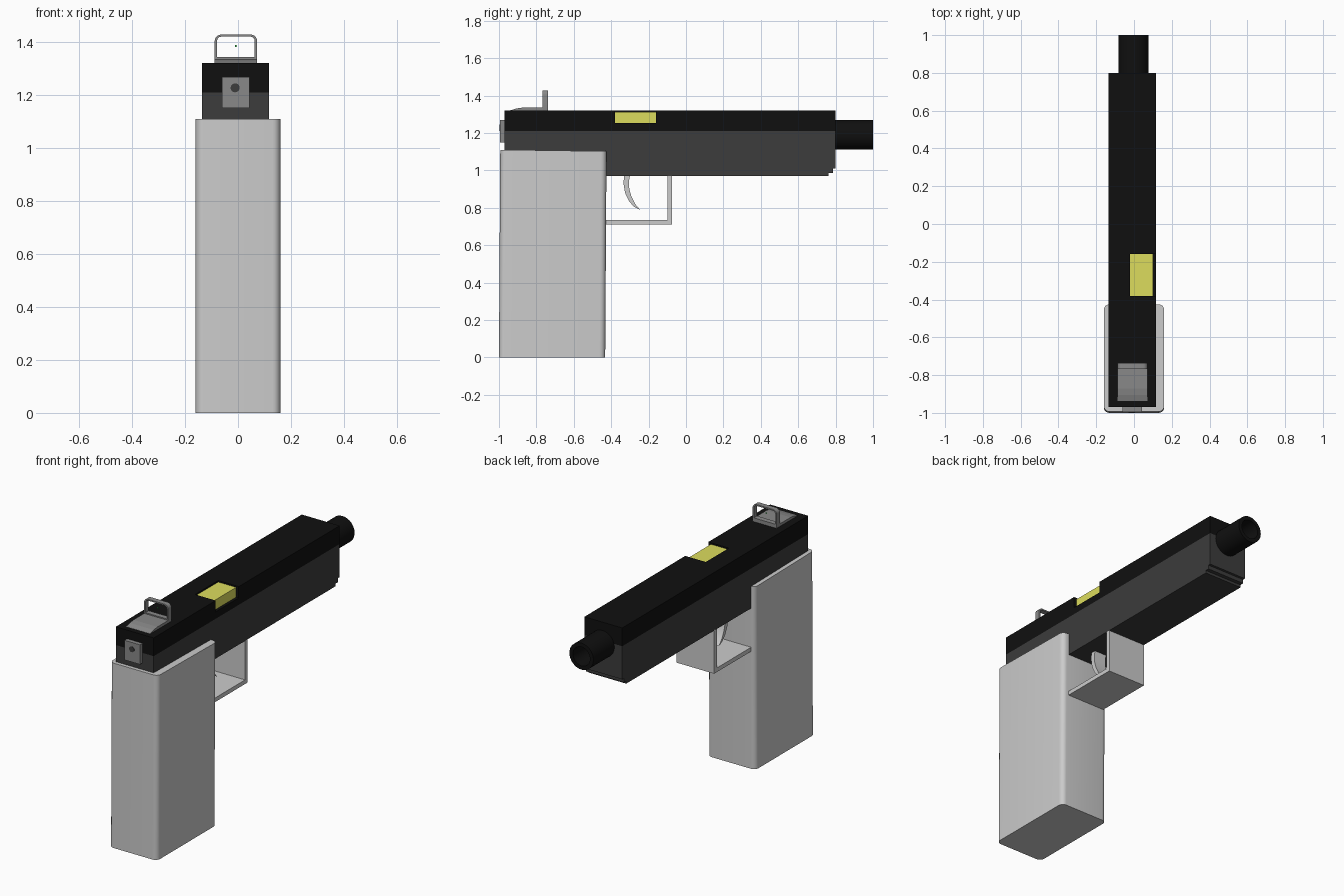
import bpy, bmesh, math

if "Cube" in bpy.data.objects:
    bpy.data.objects.remove(bpy.data.objects["Cube"])

def material(name, r, g, b):
    m = bpy.data.materials.new(name)
    m.diffuse_color = (r, g, b, 1)
    m.use_nodes = True
    m.node_tree.nodes["Principled BSDF"].inputs["Base Color"].default_value = m.diffuse_color
    return m

BLACK = material("black", 0.005, 0.005, 0.005)
DARK = material("dark_grey", 0.045, 0.045, 0.045)
STEEL = material("steel", 0.25, 0.25, 0.25)
YELLOW = material("yellow", 0.72, 0.72, 0.11)
GREEN = material("green", 0.05, 0.6, 0.1)

PLACE = {"x": lambda a, b, d: (d, a, b),
         "y": lambda a, b, d: (a, d, b),
         "z": lambda a, b, d: (a, b, d)}

def prism(name, axis, outline, lo, hi, mat=None, hole=None, smooth=False):
    """Extrude an outline along an axis; a hole outline needs the same point count."""
    bm = bmesh.new()
    def ring(pts, d):
        return [bm.verts.new(PLACE[axis](a, b, d)) for a, b in pts]
    def bridge(r, s):
        for i in range(len(r)):
            j = (i + 1) % len(r)
            bm.faces.new((r[i], r[j], s[j], s[i]))
    bottom, top = ring(outline, lo), ring(outline, hi)
    bridge(bottom, top)
    if hole:
        hole_bottom, hole_top = ring(hole, lo), ring(hole, hi)
        bridge(hole_bottom, hole_top)
        bridge(bottom, hole_bottom)
        bridge(top, hole_top)
    else:
        bm.faces.new(bottom)
        bm.faces.new(top)
    bmesh.ops.recalc_face_normals(bm, faces=bm.faces)
    me = bpy.data.meshes.new(name)
    bm.to_mesh(me)
    bm.free()
    ob = bpy.data.objects.new(name, me)
    bpy.context.collection.objects.link(ob)
    if mat:
        me.materials.append(mat)
    if smooth:
        bpy.ops.object.select_all(action="DESELECT")
        bpy.context.view_layer.objects.active = ob
        ob.select_set(True)
        bpy.ops.object.shade_smooth_by_angle(angle=math.radians(35))
    return ob

def rect(a0, a1, b0, b1):
    return [(a0, b0), (a1, b0), (a1, b1), (a0, b1)]

def circle(ca, cb, r, n=32):
    return [(ca + r * math.cos(2 * math.pi * i / n),
             cb + r * math.sin(2 * math.pi * i / n)) for i in range(n)]

def rounded(a0, a1, b0, b1, r_low, r_high, n=6):
    """Rounded rectangle with separate radii for the low and high corners."""
    pts = []
    for a, b, sa, sb, r, start in ((a1, b1, -1, -1, r_high, 0), (a0, b1, 1, -1, r_high, 90),
                                   (a0, b0, 1, 1, r_low, 180), (a1, b0, -1, 1, r_low, 270)):
        for i in range(n + 1):
            t = math.radians(start + 90 * i / n)
            pts.append((a + sa * r + r * math.cos(t), b + sb * r + r * math.sin(t)))
    return pts

X0, X1 = -0.135, 0.117   # body width
XC = -0.008              # body centre

# Grip, leaning slightly forward with a gently sloping top
grip = prism("grip", "z", rounded(-0.16, 0.16, -1.0, -0.432, 0.03, 0.03), 0, 1.11, smooth=True)
for v in grip.data.vertices:
    if v.co.z > 1:
        v.co.y += 0.007
        v.co.z -= 0.008 * (v.co.y + 1) / 0.57

# Frame with a stepped lower front edge
prism("frame", "x", [(-0.97, 0.97), (0.762, 0.97), (0.762, 0.986), (0.785, 0.986),
                     (0.785, 1.01), (0.80, 1.01), (0.80, 1.21), (-0.97, 1.21)], X0, X1, DARK)

# Slide with a notch cut through its right top edge
slide = prism("slide", "x", rect(-0.97, 0.80, 1.21, 1.32), X0, X1, BLACK)
cutter = prism("notch_cutter", "x", rect(-0.38, -0.16, 1.252, 1.4), -0.02, 0.2, BLACK)
cutter.hide_render = True
mod = slide.modifiers.new("notch", "BOOLEAN")
mod.operation, mod.object, mod.solver = "DIFFERENCE", cutter, "EXACT"
bpy.context.view_layer.objects.active = slide
bpy.ops.object.modifier_apply(modifier=mod.name)
bpy.data.objects.remove(cutter)

# Yellow block in the notch
prism("ejection_port", "x", rect(-0.38, -0.16, 1.252, 1.311), -0.02, 0.10, YELLOW)

# Hollow barrel
prism("barrel", "y", circle(-0.003, 1.19, 0.08), 0.78, 1.0, BLACK,
      hole=circle(-0.003, 1.19, 0.057), smooth=True)

# Trigger guard, as wide as the frame
prism("trigger_guard", "x", [(-0.44, 0.71), (-0.075, 0.71), (-0.075, 0.975), (-0.10, 0.975),
                             (-0.10, 0.735), (-0.44, 0.735)], X0, X1)

# Curved trigger
prism("trigger", "x", [(-0.331, 0.975), (-0.334, 0.93), (-0.326, 0.88), (-0.305, 0.835),
                       (-0.278, 0.805), (-0.245, 0.788), (-0.272, 0.82), (-0.292, 0.86),
                       (-0.303, 0.90), (-0.306, 0.935), (-0.299, 0.975)],
      XC - 0.04, XC + 0.04, smooth=True)

# Rear sight: sloping base, upright window and aiming dot
prism("sight_base", "x", [(-0.938, 1.315), (-0.938, 1.321), (-0.905, 1.331), (-0.87, 1.336),
                          (-0.765, 1.336), (-0.765, 1.315)], XC - 0.08, XC + 0.08, STEEL)
prism("sight_window", "y", rounded(XC - 0.08, XC + 0.08, 1.317, 1.428, 0.001, 0.024),
      -0.768, -0.737, STEEL,
      hole=rounded(XC - 0.071, XC + 0.071, 1.343, 1.42, 0.001, 0.016), smooth=True)
prism("sight_dot", "y", circle(XC, 1.385, 0.004, 12), -0.754, -0.751, GREEN)

# Back plate with a dark pin
prism("back_plate", "y", rect(XC - 0.053, XC + 0.051, 1.15, 1.268), -0.995, -0.96, STEEL)
prism("back_pin", "y", circle(XC - 0.003, 1.227, 0.017, 20), -0.997, -0.98, DARK)
